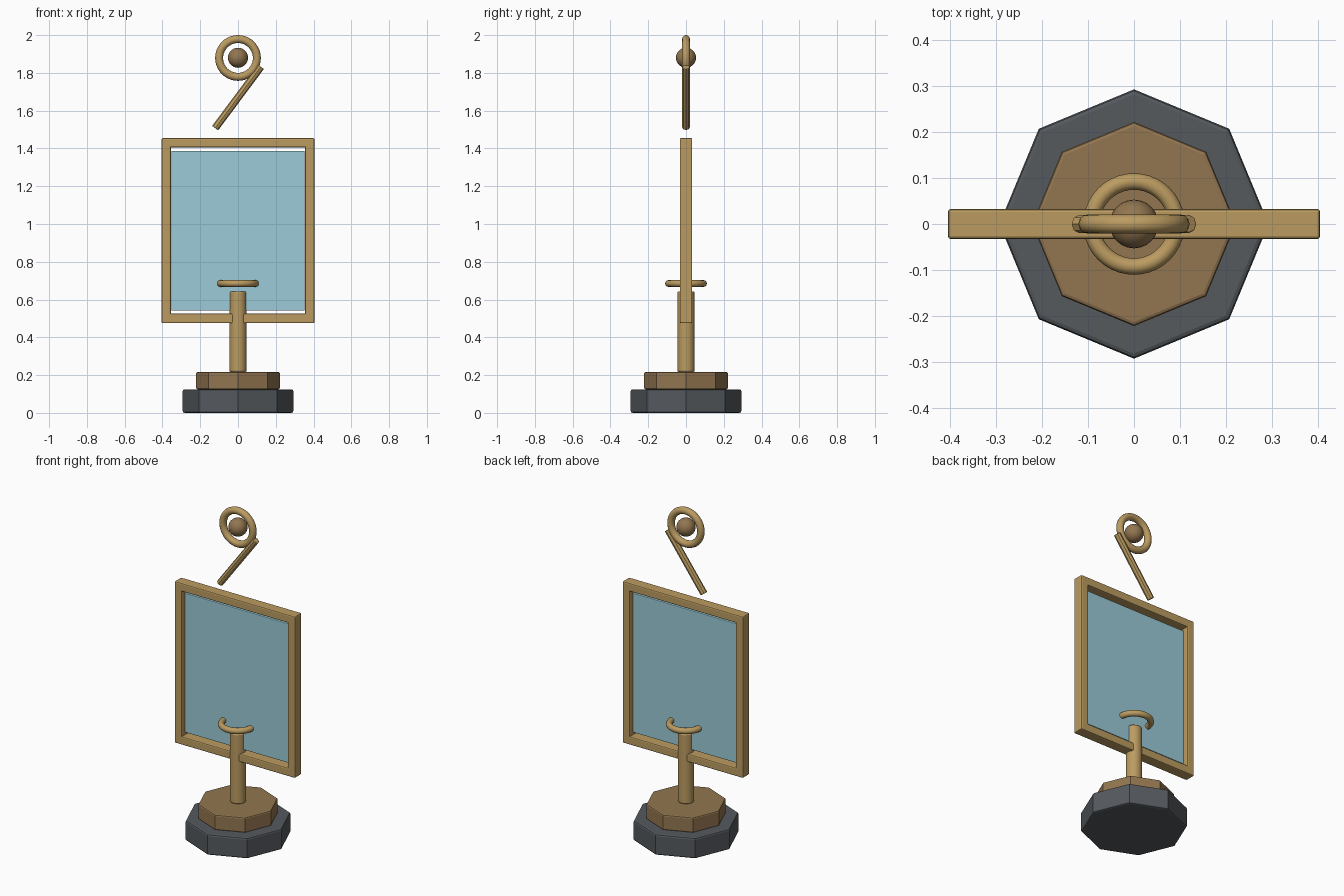
import bpy, math

if "Cube" in bpy.data.objects:
    bpy.data.objects.remove(bpy.data.objects["Cube"])


def colour(name, rgb):
    m = bpy.data.materials.new(name)
    m.diffuse_color = (*rgb, 1)
    m.use_nodes = True
    m.node_tree.nodes["Principled BSDF"].inputs["Base Color"].default_value = m.diffuse_color
    return m


brass = colour("brass", (0.50, 0.33, 0.12))
bronze = colour("bronze", (0.29, 0.18, 0.08))
slate = colour("slate", (0.09, 0.10, 0.11))
pale_blue = colour("pale_blue", (0.33, 0.60, 0.69))


def finish(name, mat, bevel=0.0, smooth=False):
    o = bpy.context.object
    o.name = name
    o.data.materials.append(mat)
    if bevel:
        b = o.modifiers.new("bevel", 'BEVEL')
        b.width = bevel
        b.segments = 2
        b.limit_method = 'ANGLE'
        b.angle_limit = math.radians(50)
    if smooth:
        bpy.ops.object.shade_smooth_by_angle(angle=math.radians(40))
    return o


def box(name, loc, size, mat, bevel):
    bpy.ops.mesh.primitive_cube_add(size=1, location=loc)
    bpy.context.object.scale = size
    bpy.ops.object.transform_apply(location=False, rotation=False, scale=True)
    return finish(name, mat, bevel)


def prism(name, sides, radius, length, loc, mat, bevel, rot=(0, 0, 0), smooth=False):
    bpy.ops.mesh.primitive_cylinder_add(vertices=sides, radius=radius, depth=length,
                                        location=loc, rotation=rot)
    return finish(name, mat, bevel, smooth)


def ring(name, major, minor, loc, rot=(0, 0, 0)):
    bpy.ops.mesh.primitive_torus_add(major_radius=major, minor_radius=minor,
                                     major_segments=40, minor_segments=12,
                                     location=loc, rotation=rot)
    return finish(name, brass, smooth=True)


# Octagonal stepped base and post
prism("base_plinth", 8, 0.293, 0.125, (0, 0, 0.0625), slate, 0.01)
prism("base_step", 8, 0.222, 0.092, (0, 0, 0.171), bronze, 0.008)
prism("post", 16, 0.045, 0.425, (0, 0, 0.43), brass, 0.006, smooth=True)
ring("collar_ring", 0.0925, 0.018, (0, 0, 0.685))

# Rectangular frame with a thin panel
for side, s in (("left", -1), ("right", 1)):
    box(f"frame_side_{side}", (s * 0.38, 0, 0.965), (0.05, 0.066, 0.98), brass, 0.007)
for part, z in (("bottom", 0.5), ("top", 1.43)):
    box(f"frame_{part}", (0, 0, z), (0.81, 0.066, 0.05), brass, 0.007)
box("panel", (0, 0, 0.965), (0.705, 0.015, 0.845), pale_blue, 0.003)

# Floating finial: ring, ball and slanted rod
ring("finial_ring", 0.1, 0.021, (0, 0, 1.879), (math.pi / 2, 0, 0))
bpy.ops.mesh.primitive_uv_sphere_add(segments=24, ring_count=14, radius=0.053,
                                     location=(0, 0, 1.88))
finish("finial_ball", bronze, smooth=True)
prism("finial_rod", 8, 0.02, 0.405, (0, 0, 1.67), brass, 0.004,
      (0, math.atan2(0.24, 0.322), 0))
